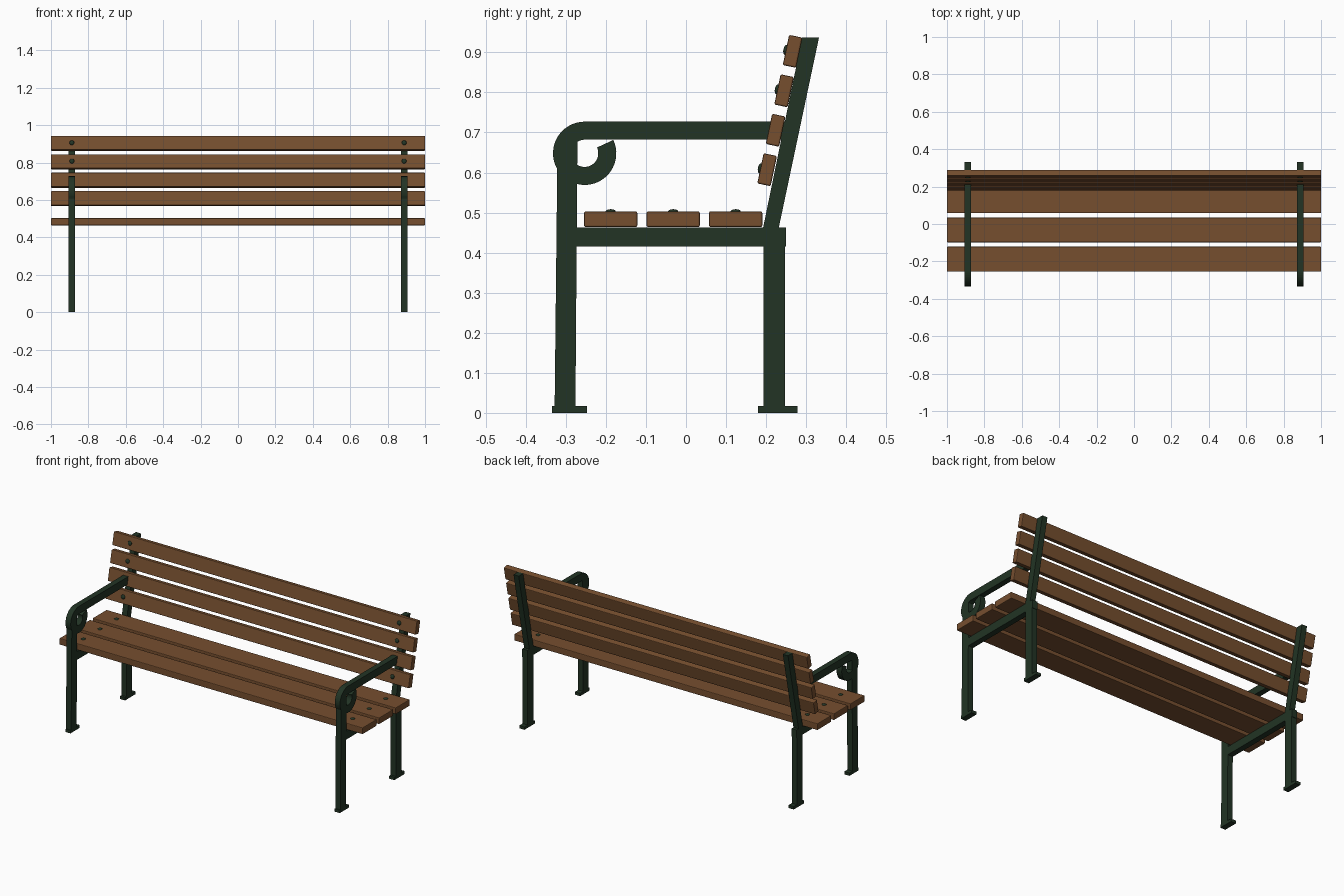
import bpy, bmesh
from math import sin, cos, radians, atan2
from mathutils import Matrix, Vector

if "Cube" in bpy.data.objects:
    bpy.data.objects.remove(bpy.data.objects["Cube"])


def material(name, color):
    m = bpy.data.materials.new(name)
    m.use_nodes = True
    m.diffuse_color = color
    m.node_tree.nodes["Principled BSDF"].inputs["Base Color"].default_value = color
    return m


GREEN = material("dark green iron", (0.016, 0.034, 0.018, 1))
WOOD = material("brown wood", (0.18, 0.077, 0.028, 1))
FRAME_X, FRAME_W = 0.888, 0.034
TILT = atan2(0.1, 0.475)


def finish(bm, name, mat, bevel=0):
    bmesh.ops.recalc_face_normals(bm, faces=bm.faces)
    mesh = bpy.data.meshes.new(name)
    bm.to_mesh(mesh)
    bm.free()
    mesh.materials.append(mat)
    ob = bpy.data.objects.new(name, mesh)
    bpy.context.collection.objects.link(ob)
    if bevel:
        mod = ob.modifiers.new("soft edges", 'BEVEL')
        mod.width, mod.segments = bevel, 2
    return ob


def plate(name, x, outline):
    """Extrude a side (y, z) outline to the frame width."""
    bm = bmesh.new()
    face = bm.faces.new([bm.verts.new((x - FRAME_W / 2, y, z)) for y, z in outline])
    new = bmesh.ops.extrude_face_region(bm, geom=[face])["geom"]
    bmesh.ops.translate(bm, vec=(FRAME_W, 0, 0),
                        verts=[v for v in new if isinstance(v, bmesh.types.BMVert)])
    return finish(bm, name, GREEN)


def box_outline(y0, y1, z0, z1):
    return [(y0, z0), (y1, z0), (y1, z1), (y0, z1)]


def slat(name, y, z, depth, height, tilt=0):
    bm = bmesh.new()
    bmesh.ops.create_cube(bm, size=1, matrix=Matrix.Diagonal((2, depth, height, 1)))
    ob = finish(bm, name, WOOD, 0.004)
    ob.location = (0, y, z)
    ob.rotation_euler.x = -tilt


def bolt(name, x, y, z, tilt):
    bm = bmesh.new()
    bmesh.ops.create_uvsphere(bm, u_segments=16, v_segments=8, radius=0.013)
    bmesh.ops.scale(bm, vec=(1, 1, 0.5), verts=bm.verts)
    for f in bm.faces:
        f.smooth = True
    ob = finish(bm, name, GREEN)
    ob.location = (x, y, z)
    ob.rotation_euler.x = tilt


# Armrest: straight bar running into a scroll, as one outline
CY, CZ, R_OUT, R_IN = -0.253, 0.648, 0.079, 0.034
angles = [radians(90 + 295 * i / 40) for i in range(41)]
outer = [(CY + R_OUT * cos(a), CZ + R_OUT * sin(a)) for a in angles]
inner = [(CY + R_IN * cos(a), CZ + R_IN * sin(a)) for a in reversed(angles)]
arm = [(0.25, CZ + R_OUT)] + outer + inner + [(0.25, CZ + R_IN)]

# Two iron end frames
for side, x in (("left", FRAME_X), ("right", -FRAME_X)):
    plate(side + "_front_leg", x,
          [(-0.328, 0.01), (-0.276, 0.01), (-0.271, 0.684), (-0.321, 0.65)])
    plate(side + "_rear_leg", x, box_outline(0.194, 0.247, 0.01, 0.42))
    plate(side + "_front_foot", x, box_outline(-0.334, -0.247, 0, 0.017))
    plate(side + "_rear_foot", x, box_outline(0.18, 0.278, 0, 0.017))
    plate(side + "_seat_rail", x, box_outline(-0.29, 0.25, 0.415, 0.463))
    plate(side + "_back_post", x,
          [(0.19, 0.45), (0.229, 0.45), (0.332, 0.937), (0.29, 0.937)])
    plate(side + "_armrest", x, arm)

# Seat slats with a bolt over each frame
for i, y in enumerate((-0.188, -0.032, 0.124)):
    slat(f"seat_slat_{i + 1}", y, 0.4835, 0.133, 0.039)
    for x in (-FRAME_X, FRAME_X):
        bolt(f"seat_bolt_{i + 1}", x, y, 0.502, 0)

# Tilted back slats; the armrest passes through the second one
for i in range(4):
    y, z = 0.2025 + 0.0212 * i, 0.607 + 0.0985 * i
    slat(f"back_slat_{i + 1}", y, z, 0.034, 0.077, TILT)
    if i != 1:
        front = Vector((0, y - 0.017 * cos(TILT), z + 0.017 * sin(TILT)))
        for x in (-FRAME_X, FRAME_X):
            bolt(f"back_bolt_{i + 1}", x, front.y, front.z, radians(90) - TILT)
